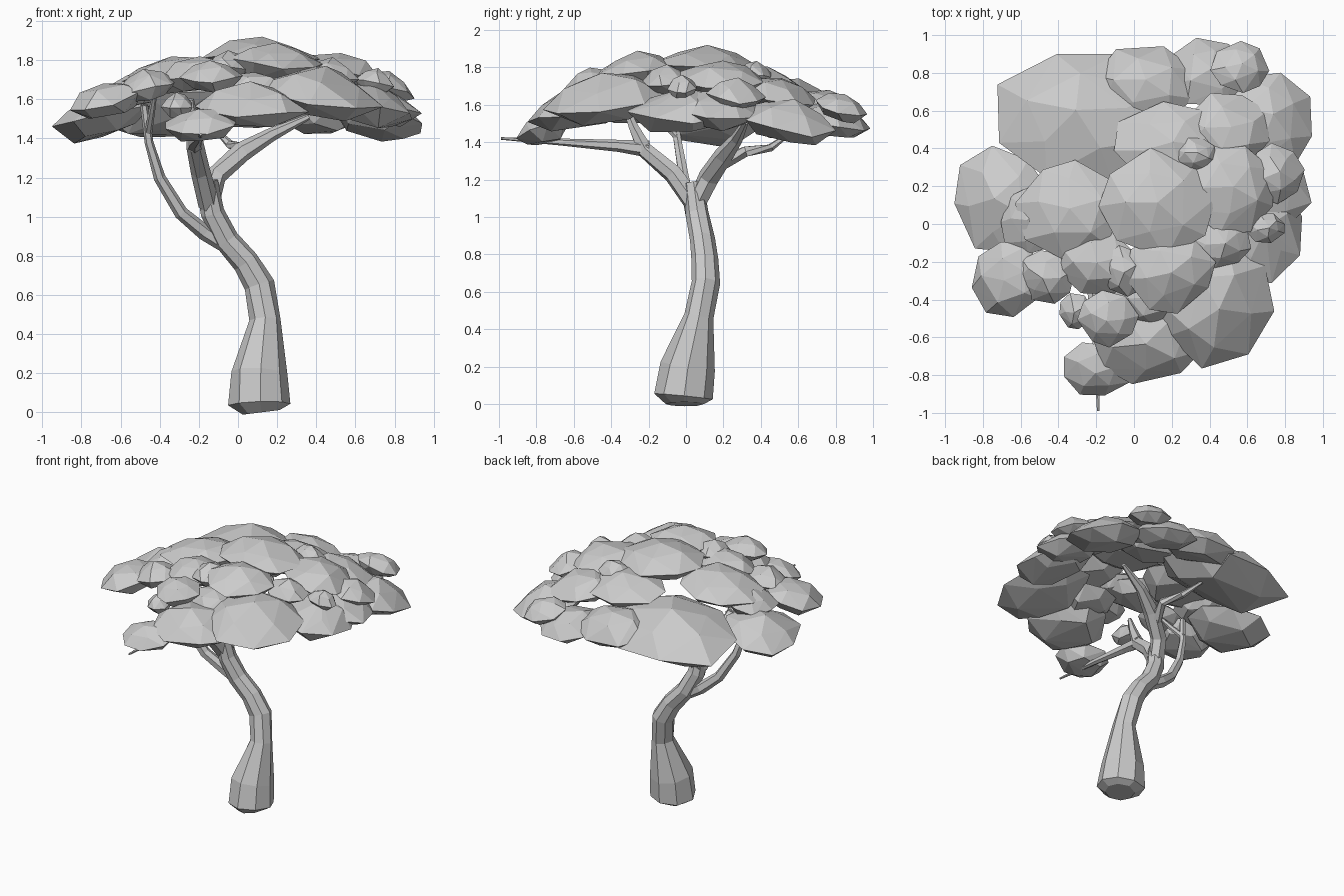
import bpy, bmesh, math, random
from mathutils import Vector, Matrix

random.seed(4)
cube = bpy.data.objects.get("Cube")
if cube:
    bpy.data.objects.remove(cube, do_unlink=True)

grey = bpy.data.materials.new("plain grey")
grey.use_nodes = True
colour = (0.6, 0.6, 0.6, 1)
grey.diffuse_color = colour
grey.node_tree.nodes["Principled BSDF"].inputs["Base Color"].default_value = colour


def add_object(name, bm):
    bmesh.ops.recalc_face_normals(bm, faces=bm.faces[:])
    mesh = bpy.data.meshes.new(name)
    bm.to_mesh(mesh)
    bm.free()
    mesh.materials.append(grey)
    obj = bpy.data.objects.new(name, mesh)
    bpy.context.collection.objects.link(obj)
    return obj


def limb(name, path, sides=6):
    """Sweep a faceted tube along (x, y, z, radius) points."""
    bm = bmesh.new()
    points = [Vector(p[:3]) for p in path]
    rings = []
    for i, point in enumerate(points):
        before, after = points[max(i - 1, 0)], points[min(i + 1, len(points) - 1)]
        axis = (after - before).normalized()
        across = axis.cross(Vector((0, 1, 0)))
        if across.length < 0.3:
            across = axis.cross(Vector((1, 0, 0)))
        across.normalize()
        along = axis.cross(across)
        ring = []
        for k in range(sides):
            angle = math.tau * k / sides
            radius = path[i][3] * random.uniform(0.93, 1.07)
            offset = across * math.cos(angle) + along * math.sin(angle)
            ring.append(bm.verts.new(point + offset * radius))
        rings.append(ring)
    for low, high in zip(rings, rings[1:]):
        for k in range(sides):
            n = (k + 1) % sides
            bm.faces.new((low[k], low[n], high[n], high[k]))
    bm.faces.new(rings[0])
    bm.faces.new(rings[-1])
    return add_object(name, bm)


def leaf_clump(name, x, y, z, width, depth):
    """Coarse faceted hull, peaked on top, sloping down away from the crown centre."""
    bm = bmesh.new()
    size = max(width, depth)
    height = 0.04 + 0.26 * size
    out = Vector((x, y, 0))
    tilt = Matrix.Rotation(0.34 * out.length, 3, Vector((-y, x, 0)))
    turn = random.uniform(0, math.tau)
    # Rings of points from the peak to the underside: level, reach, count
    for level, reach, count in ((1, 0, 1), (0.62, 0.62, 5), (-0.05, 1.05, 8), (-0.8, 0.66, 5)):
        turn += 0.4
        for k in range(count):
            angle = turn + math.tau * (k + random.uniform(-0.15, 0.15)) / count
            r = reach * random.uniform(0.93, 1.06)
            lift = (level + random.uniform(-0.14, 0.14)) * height
            p = Vector((math.cos(angle) * r * width, math.sin(angle) * r * depth, lift))
            bm.verts.new(tilt @ p + Vector((x, y, z)))
    hull = bmesh.ops.convex_hull(bm, input=bm.verts[:])
    inside = [v for v in hull["geom_interior"] if isinstance(v, bmesh.types.BMVert)]
    bmesh.ops.delete(bm, geom=inside, context="VERTS")
    return add_object(name, bm)


# Trunk with a swollen foot and an S-shaped lean
limb("trunk", [
    (.12, -.01, 0, .1), (.115, -.01, .04, .16), (.115, .01, .2, .142),
    (.14, .07, .47, .078), (.11, .105, .65, .074), (.04, .1, .77, .07),
    (-.06, .085, .88, .066), (-.13, .06, 1.02, .062), (-.16, .04, 1.18, .055)], 8)

# Main branches
limb("front_branch", [
    (-.15, .05, 1.06, .055), (-.19, -.07, 1.23, .05),
    (-.22, -.22, 1.36, .045), (-.23, -.28, 1.48, .03), (-.24, -.33, 1.6, .015)])
limb("front_arm", [
    (-.22, -.2, 1.36, .045), (-.22, -.36, 1.38, .032),
    (-.2, -.65, 1.4, .02), (-.19, -.99, 1.42, .007)])
limb("back_branch", [
    (-.15, .05, 1.06, .055), (-.11, .12, 1.21, .055), (.02, .2, 1.33, .05),
    (.17, .27, 1.42, .034), (.36, .32, 1.51, .015)])
limb("back_twig", [
    (-.04, .17, 1.28, .04), (.02, .32, 1.35, .03),
    (-.04, .45, 1.37, .022), (-.12, .56, 1.45, .01)])
limb("side_branch", [
    (-.08, .08, .86, .035), (-.17, .07, .92, .04), (-.29, .03, 1.02, .037),
    (-.4, -.01, 1.2, .03), (-.455, -.04, 1.38, .024), (-.48, -.07, 1.57, .02)])
limb("side_twig", [
    (-.46, -.04, 1.42, .02), (-.44, -.15, 1.54, .017), (-.42, -.25, 1.66, .01)])

# Crown in tiers: x, y, z, half width, half depth
lower_tier = [
    (-.29, .57, 1.57, .45, .35), (-.71, .13, 1.51, .25, .27),
    (-.67, -.29, 1.6, .2, .2), (-.2, -.77, 1.47, .18, .15),
    (.06, -.61, 1.57, .28, .25), (.43, -.43, 1.63, .29, .33),
    (.71, .56, 1.52, .24, .26), (.4, .8, 1.52, .21, .19),
    (.06, .74, 1.58, .27, .21), (.67, -.02, 1.57, .23, .28),
    (.71, .17, 1.58, .22, .23)]
upper_tier = [
    (.12, .11, 1.81, .29, .27), (-.33, .08, 1.72, .28, .25),
    (.19, -.25, 1.79, .23, .21), (-.19, -.2, 1.73, .2, .17),
    (.51, .19, 1.74, .24, .23), (.75, .27, 1.66, .15, .15),
    (-.14, -.5, 1.72, .15, .15), (.47, -.1, 1.73, .15, .13),
    (.2, .42, 1.7, .3, .21), (.56, .83, 1.59, .15, .14),
    (.5, .5, 1.65, .22, .19)]
small_tufts = [
    (-.47, -.28, 1.67, .15, .14), (-.31, -.46, 1.57, .08, .1),
    (-.05, -.25, 1.77, .11, .13), (.7, -.02, 1.69, .1, .08),
    (-.55, .02, 1.64, .16, .18), (.33, .37, 1.77, .11, .09),
    (.08, -.38, 1.66, .19, .16)]

for tier, clumps in (("lower", lower_tier), ("upper", upper_tier), ("small", small_tufts)):
    for number, clump in enumerate(clumps):
        leaf_clump(f"{tier}_leaf_clump_{number}", *clump)
